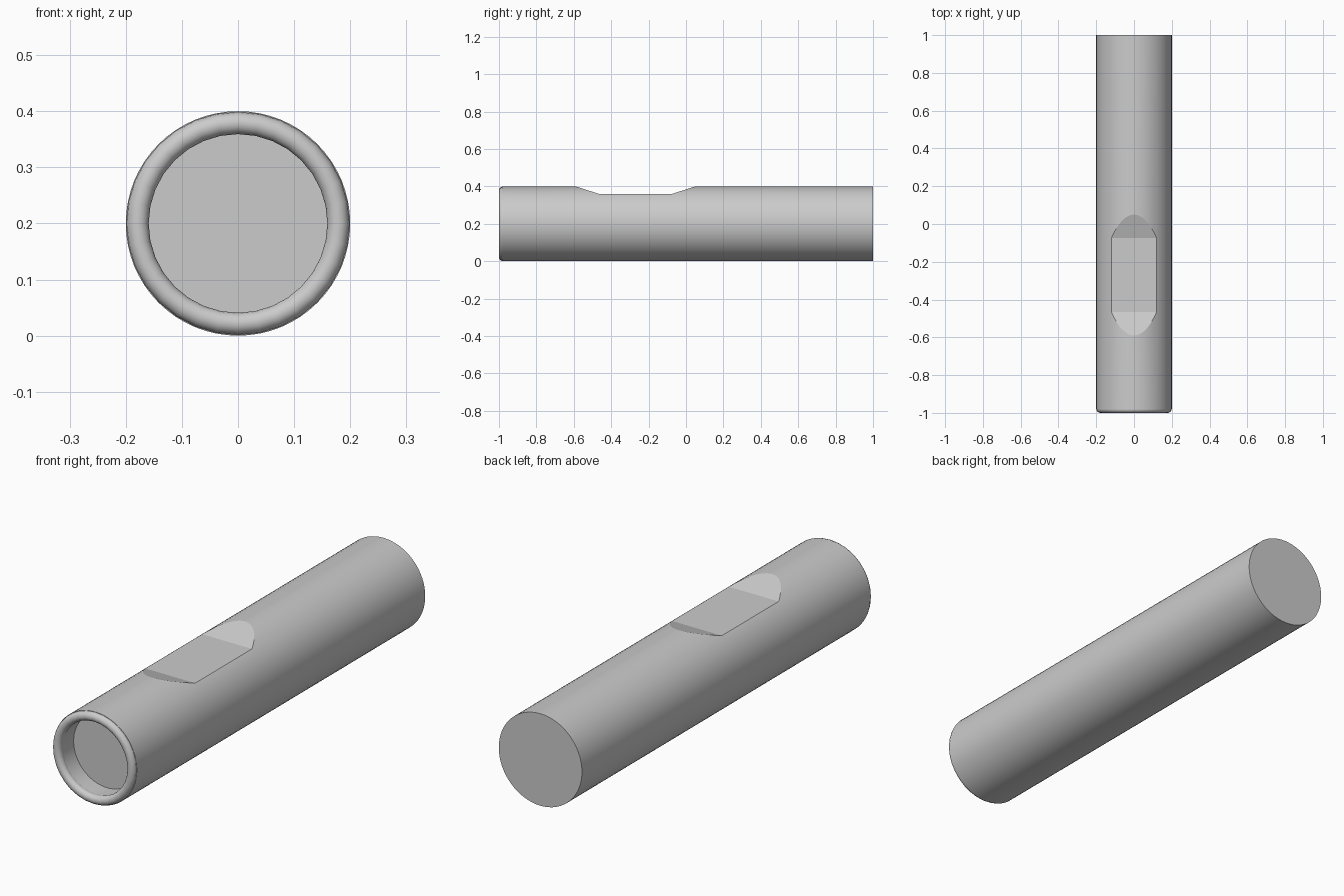
import bpy, bmesh, math

if "Cube" in bpy.data.objects:
    bpy.data.objects.remove(bpy.data.objects["Cube"])

R, CZ = 0.2, 0.2            # tube radius and axis height
BORE, DEPTH = 0.16, 0.10    # front recess


def add_object(name, bm):
    bmesh.ops.recalc_face_normals(bm, faces=bm.faces)
    mesh = bpy.data.meshes.new(name)
    bm.to_mesh(mesh)
    bm.free()
    ob = bpy.data.objects.new(name, mesh)
    bpy.context.collection.objects.link(ob)
    return ob


def lathe_y(name, profile, sides):
    """Revolve (radius, y) rings around the tube axis; cap both ends."""
    bm = bmesh.new()
    rings = []
    for r, y in profile:
        rings.append([bm.verts.new((r * math.cos(2 * math.pi * i / sides), y,
                                    CZ + r * math.sin(2 * math.pi * i / sides)))
                      for i in range(sides)])
    for a, b in zip(rings, rings[1:]):
        for i in range(sides):
            j = (i + 1) % sides
            bm.faces.new((a[i], a[j], b[j], b[i]))
    bm.faces.new(rings[0])
    bm.faces.new(rings[-1])
    return add_object(name, bm)


def smooth(ob, degrees):
    bpy.ops.object.select_all(action='DESELECT')
    ob.select_set(True)
    bpy.context.view_layer.objects.active = ob
    bpy.ops.object.shade_smooth_by_angle(angle=math.radians(degrees))


# Tube body with the shallow front recess
body = lathe_y("tube_body", [(BORE, -1 + DEPTH), (BORE, -0.98), (R, -0.98), (R, 1.0)], 64)

# Cutter for the flat with sloped ends on top
bm = bmesh.new()
outline = [(-0.465, 0.36), (-0.075, 0.36), (0.175, 0.44), (-0.715, 0.44)]
face = bm.faces.new([bm.verts.new((-0.3, y, z)) for y, z in outline])
ext = bmesh.ops.extrude_face_region(bm, geom=[face])
bmesh.ops.translate(bm, vec=(0.6, 0, 0),
                    verts=[v for v in ext["geom"] if isinstance(v, bmesh.types.BMVert)])
cutter = add_object("flat_cutter", bm)

# Cut the flat, then remove the cutter
bpy.context.view_layer.objects.active = body
mod = body.modifiers.new("flat", 'BOOLEAN')
mod.operation = 'DIFFERENCE'
mod.solver = 'EXACT'
mod.object = cutter
bpy.ops.object.modifier_apply(modifier=mod.name)
bpy.data.objects.remove(cutter)
smooth(body, 12)

# Rounded front rim
bpy.ops.mesh.primitive_torus_add(major_radius=0.179, minor_radius=0.0198,
                                 major_segments=32, minor_segments=16,
                                 location=(0, -0.98, CZ),
                                 rotation=(math.pi / 2, 0, 0))
rim = bpy.context.object
rim.name = "front_rim"
smooth(rim, 40)
